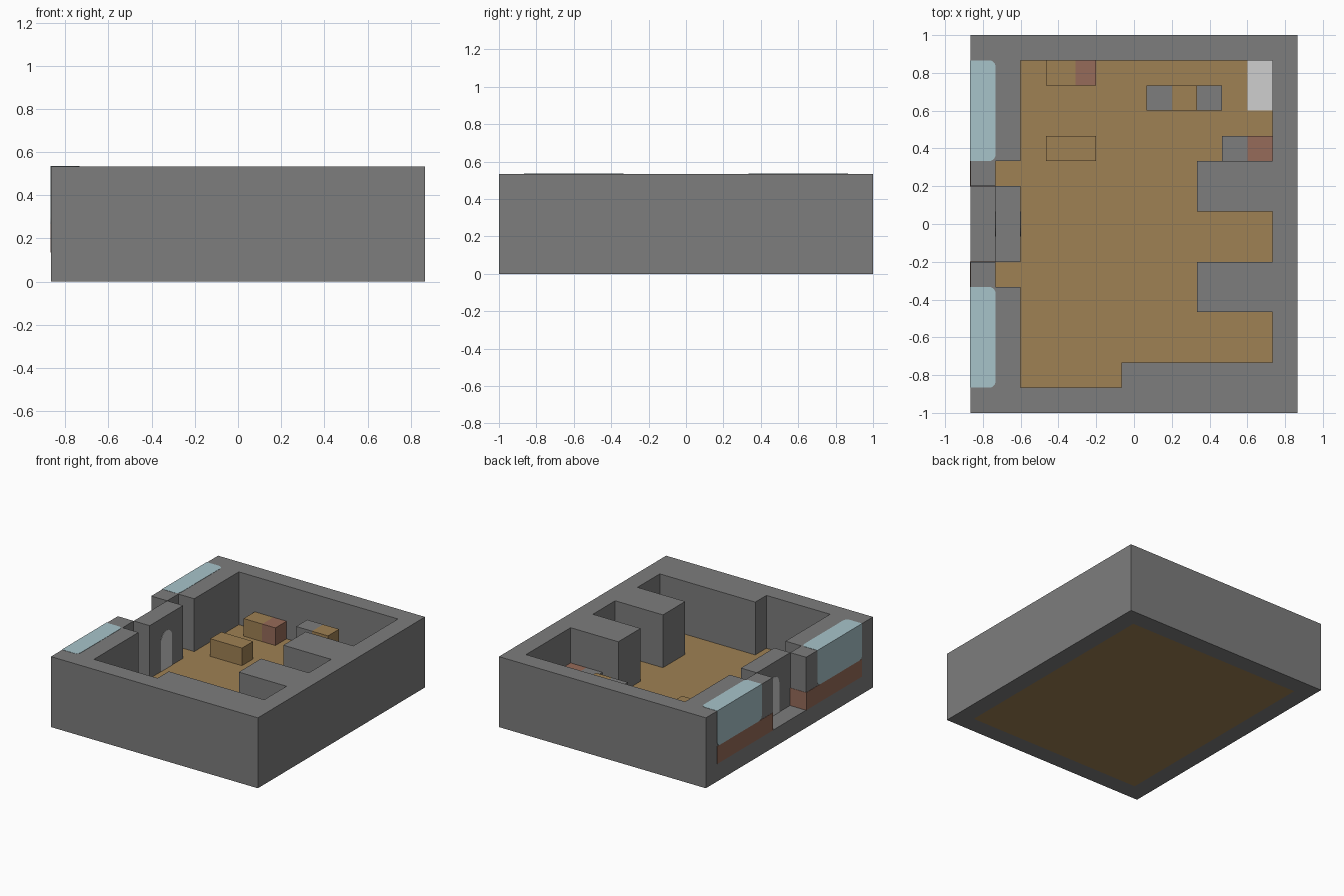
import bpy
import bmesh
from math import sin, cos, pi

U = 2 / 15          # one layout cell
T = 0.015           # thickness of painted plates, in cells

if "Cube" in bpy.data.objects:
    bpy.data.objects.remove(bpy.data.objects["Cube"])


def material(name, rgb):
    m = bpy.data.materials.new(name)
    m.use_nodes = True
    m.diffuse_color = (*rgb, 1)
    m.node_tree.nodes["Principled BSDF"].inputs["Base Color"].default_value = (*rgb, 1)
    return m


GREY = material("wall_grey", (0.205, 0.205, 0.205))
BROWN = material("floor_brown", (0.345, 0.218, 0.088))
WHITE = material("pale_grey", (0.62, 0.62, 0.62))
GLASS = material("window_blue", (0.39, 0.55, 0.59))
RED = material("brick_red", (0.305, 0.146, 0.1))


def prism(name, outline, lo, hi, mat, axis="z"):
    """Extrude an outline, given in cells, along z (outline xy) or x (outline yz)."""
    def place(p, h):
        x, y, z = (*p, h) if axis == "z" else (h, *p)
        return ((x - 6.5) * U, (y - 7.5) * U, z * U)
    bm = bmesh.new()
    base = bm.faces.new([bm.verts.new(place(p, lo)) for p in outline])
    top = bmesh.ops.extrude_face_region(bm, geom=[base])["geom"]
    shift = (0, 0, (hi - lo) * U) if axis == "z" else ((hi - lo) * U, 0, 0)
    bmesh.ops.translate(bm, vec=shift,
                        verts=[v for v in top if isinstance(v, bmesh.types.BMVert)])
    bmesh.ops.recalc_face_normals(bm, faces=bm.faces[:])
    mesh = bpy.data.meshes.new(name)
    bm.to_mesh(mesh)
    bm.free()
    mesh.materials.append(mat)
    ob = bpy.data.objects.new(name, mesh)
    bpy.context.collection.objects.link(ob)
    return ob


def box(name, x0, x1, y0, y1, z0, z1, mat):
    return prism(name, [(x0, y0), (x1, y0), (x1, y1), (x0, y1)], z0, z1, mat)


def arc(cx, cy, r, start, end, n=6):
    return [(cx + r * cos(a), cy + r * sin(a))
            for a in (start + (end - start) * i / n for i in range(n + 1))]


# Floor slab and the base frame around it
box("floor", 1, 12, 1, 14, 0, 1, BROWN)
box("base_front", 0, 13, 0, 1, 0, 1, GREY)
box("base_back", 0, 13, 14, 15, 0, 1, GREY)
box("base_entrance_side", 0, 1, 1, 14, 0, 1, GREY)
box("base_far_side", 12, 13, 1, 14, 0, 1, GREY)

# Outer walls with inner piers, open at the entrance
prism("walls", [
    (0, 0), (13, 0), (13, 15), (0, 15), (0, 9), (1, 9), (1, 10), (2, 10),
    (2, 14), (12, 14), (12, 10), (9, 10), (9, 8), (12, 8), (12, 6), (9, 6),
    (9, 4), (12, 4), (12, 2), (6, 2), (6, 1), (2, 1), (2, 5), (1, 5),
    (1, 6), (0, 6)], 1, 4, GREY)

# Screen wall behind the entrance, with an arched door on both sides
box("entrance_screen", 1, 2, 6, 9, 1, 4, GREY)
door = [(7, 1), (8, 1)] + arc(7.5, 2.67, 0.5, 0, pi, 10)
prism("door_inside", door, 2, 2 + T, WHITE, "x")
prism("door_outside", door, 1 - T, 1, WHITE, "x")

# Windows wrapping over the wall top, with brick bands below
R = 0.25
for side, w0, b0, b1, end, out in (("right_front", 1, 1, 6, 6, 1),
                                   ("right_back", 10, 9, 14, 9, -1)):
    w1 = w0 + 4
    prism("window_top_" + side,
          [(-T, w0), *arc(1 - R, w0 + R, R, -pi / 2, 0),
           *arc(1 - R, w1 - R, R, 0, pi / 2), (-T, w1)], 4, 4 + T, GLASS)
    prism("window_face_" + side,
          [(w1, 4), (w0, 4), *arc(w0 + R, 2 + R, R, pi, 1.5 * pi),
           *arc(w1 - R, 2 + R, R, -pi / 2, 0)], -T, 0, GLASS, "x")
    box("brick_band_" + side, -T, 0, b0, b1, 1, 2, RED)
    ends = sorted((end, end + out * T))
    box("brick_return_" + side, -T, 1, *ends, 1, 2, RED)

# Furniture
box("table", 3, 5, 10, 11, 1, 2, BROWN)
box("bench", 3, 4.17, 13, 14, 1, 2, BROWN)
box("bench_red_end", 4.17, 5, 13, 14, 1, 2, RED)
box("console_grey_half", 7, 8, 12, 13, 1, 3, GREY)
box("console_brown_half", 8, 9, 12, 13, 1, 3, BROWN)
box("console_seat", 9, 10, 12, 13, 1, 2, GREY)
box("counter", 10, 11, 10, 11, 1, 2, GREY)
box("counter_red_end", 11, 12, 10, 11, 1, 2, RED)
box("floor_mat", 11, 12, 12, 14, 1, 1 + T, WHITE)
